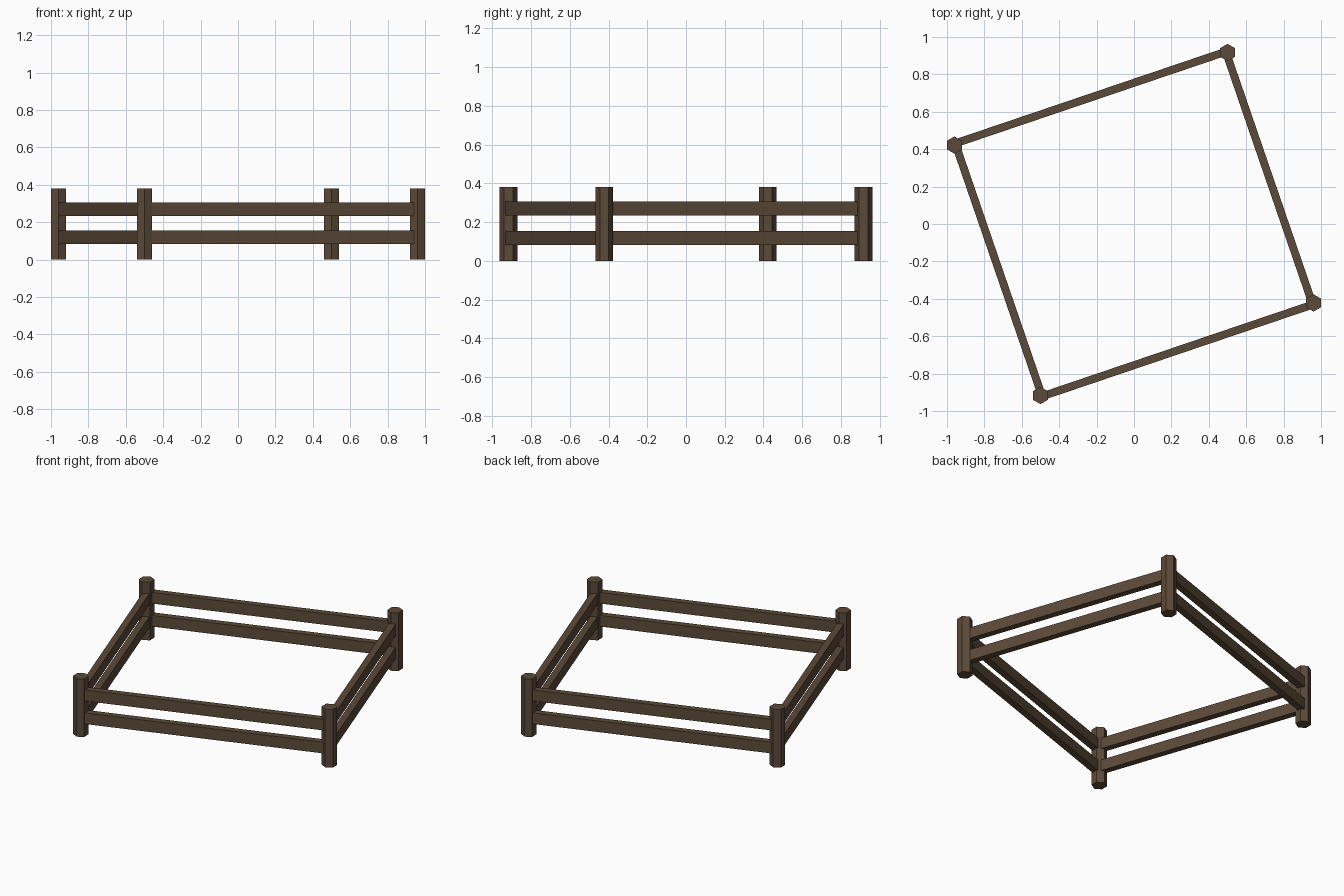
import bpy, math
from mathutils import Vector

if "Cube" in bpy.data.objects:
    bpy.data.objects.remove(bpy.data.objects["Cube"])

wood = bpy.data.materials.new("brown_wood")
wood.diffuse_color = (0.105, 0.068, 0.040, 1)
wood.use_nodes = True
wood.node_tree.nodes["Principled BSDF"].inputs["Base Color"].default_value = wood.diffuse_color

POST_R, POST_H = 0.0462, 0.381
RAIL_T, RAIL_H = 0.042, 0.073
RAIL_Z = {"lower": 0.119, "upper": 0.270}
corners = [Vector(c) for c in ((-0.5, -0.917), (0.96, -0.422), (0.5, 0.917), (-0.96, 0.422))]
names = ["front", "right", "back", "left"]
outward = [0.007, -0.007, 0.007, -0.007]  # rails sit slightly off the post axes


def finish(name):
    ob = bpy.context.object
    ob.name = name
    ob.data.materials.append(wood)
    return ob


# Six-sided corner posts, points facing front and back
for name, c in zip(names, corners):
    bpy.ops.mesh.primitive_cylinder_add(vertices=6, radius=POST_R, depth=POST_H,
                                        location=(c.x, c.y, POST_H / 2))
    finish(name + "_post")

# Two rails on each side, running between post centres
for i, name in enumerate(names):
    a, b = corners[i], corners[(i + 1) % 4]
    d = b - a
    n = Vector((d.y, -d.x)).normalized()
    mid = (a + b) / 2 + n * outward[i]
    for level, z in RAIL_Z.items():
        bpy.ops.mesh.primitive_cube_add(size=1, location=(mid.x, mid.y, z),
                                        rotation=(0, 0, math.atan2(d.y, d.x)))
        rail = finish(f"{name}_{level}_rail")
        rail.scale = (d.length, RAIL_T, RAIL_H)
